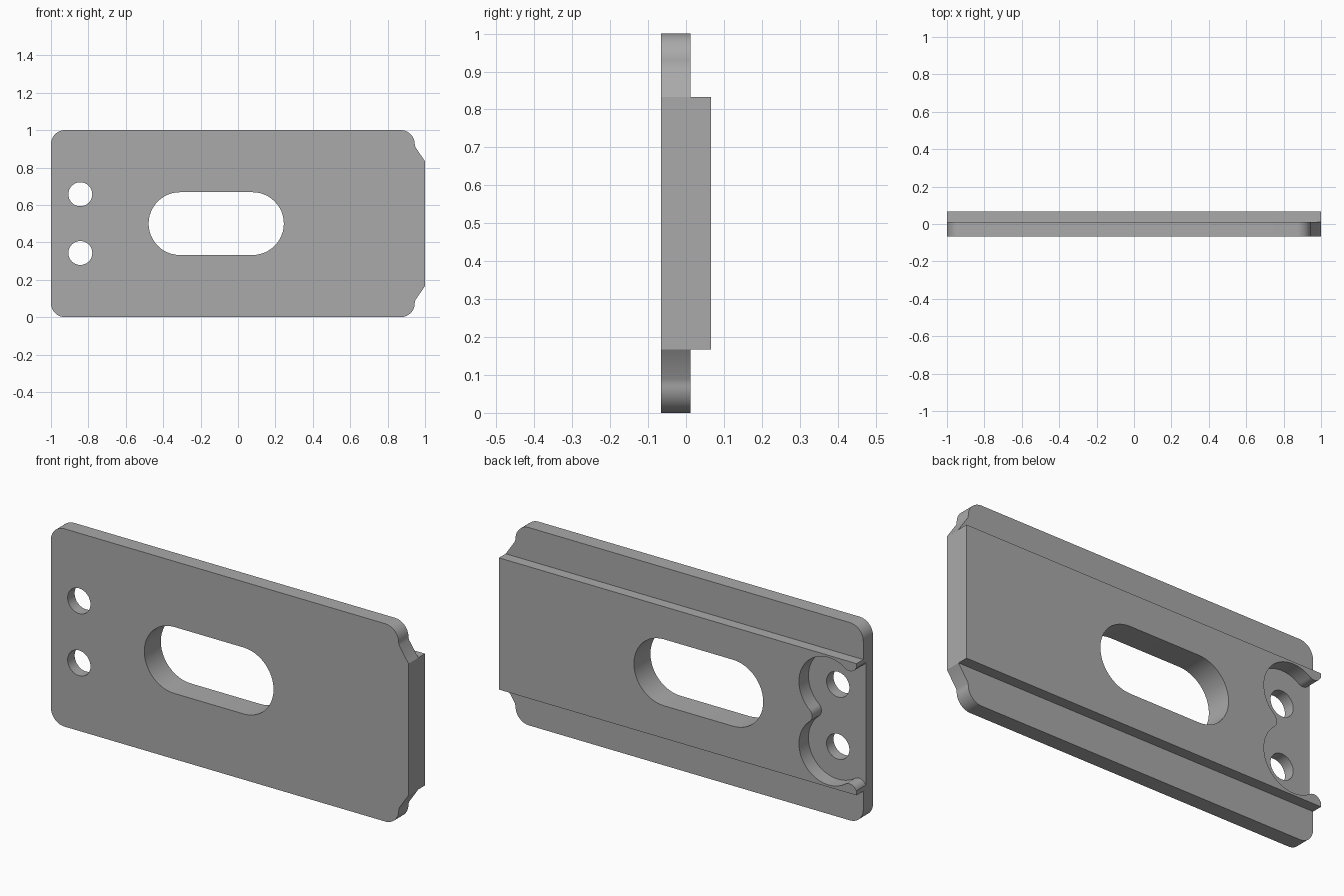
import bpy, bmesh
from math import cos, sin, radians
from mathutils import Vector

if "Cube" in bpy.data.objects:
    bpy.data.objects.remove(bpy.data.objects["Cube"])

HALF = 0.066          # half thickness
STEP = 0.012          # back of the thin flanges
FLOOR = -0.01         # pocket floor
MID = 0.5             # mirror height
RAIL = 0.333          # half height of the raised band
HOLE_X, HOLE_DZ = -0.843, 0.157


def arc(cx, cz, r, a0, a1, n=16):
    """Points on an arc in the x-z plane, angles in degrees."""
    return [(cx + r * cos(radians(a0 + (a1 - a0) * i / n)),
             cz + r * sin(radians(a0 + (a1 - a0) * i / n))) for i in range(n + 1)]


def mirrored(upper):
    """Close an upper half outline with its reflection about the mid height."""
    lower = [(x, 2 * MID - z) for x, z in reversed(upper) if abs(z - MID) > 1e-5]
    return upper + lower


def prism(name, outline, y0, y1):
    """Extrude an x-z outline from y0 to y1."""
    bm = bmesh.new()
    face = bm.faces.new([bm.verts.new((x, y0, z)) for x, z in outline])
    ext = bmesh.ops.extrude_face_region(bm, geom=[face])
    moved = [v for v in ext["geom"] if isinstance(v, bmesh.types.BMVert)]
    bmesh.ops.translate(bm, verts=moved, vec=Vector((0, y1 - y0, 0)))
    bmesh.ops.recalc_face_normals(bm, faces=bm.faces)
    mesh = bpy.data.meshes.new(name)
    bm.to_mesh(mesh)
    bm.free()
    obj = bpy.data.objects.new(name, mesh)
    bpy.context.collection.objects.link(obj)
    return obj


def cut(target, outline, y0, y1):
    """Subtract an extruded outline and discard the cutter."""
    cutter = prism("cutter", outline, y0, y1)
    cutter.hide_render = True
    mod = target.modifiers.new("cut", "BOOLEAN")
    mod.operation, mod.solver, mod.object = "DIFFERENCE", "EXACT", cutter
    bpy.ops.object.select_all(action="DESELECT")
    bpy.context.view_layer.objects.active = target
    target.select_set(True)
    bpy.ops.object.modifier_apply(modifier=mod.name)
    bpy.data.objects.remove(cutter)


# Plate: rounded corners on one end, rounded and bevelled shoulders on the other
plate_half = (arc(-0.925, 0.925, 0.075, 180, 90) + arc(0.87, 0.925, 0.075, 90, 0)
              + [(0.948, 0.91), (1, MID + RAIL)])
plate = prism("mounting_plate", mirrored(plate_half), -HALF, HALF)

# Thin flanges above and below the raised band
for z0, z1 in ((MID + RAIL, 1.1), (-0.1, MID - RAIL)):
    cut(plate, [(-1.1, z0), (1.1, z0), (1.1, z1), (-1.1, z1)], STEP, 0.2)

# Pocket: two joined circles with rounded cusps, open at the end
R, F = 0.165, 0.04
cz = MID + HOLE_DZ
lip = (HOLE_X + (R + F) * cos(radians(125)), cz + (R + F) * sin(radians(125)))
cusp_dx = ((R + F) ** 2 - HOLE_DZ ** 2) ** 0.5
pocket_half = ([(-1.1, 0.81)] + arc(*lip, F, -158, -55, 12)
               + arc(HOLE_X, cz, R, 125, -50, 40)[1:]
               + arc(HOLE_X + cusp_dx, MID, F, 130, 180, 8)[1:])
cut(plate, mirrored(pocket_half), FLOOR, 0.2)

# Long slot and two screw holes
cut(plate, arc(-0.31, MID, 0.168, 90, 270, 24) + arc(0.077, MID, 0.168, -90, 90, 24),
    -0.2, 0.2)
for side in (-1, 1):
    cut(plate, arc(HOLE_X, MID + side * HOLE_DZ, 0.064, 0, 348.75, 31), -0.2, 0.2)

# Colour and shading
gray = bpy.data.materials.new("plain_gray")
gray.use_nodes = True
colour = (0.4, 0.4, 0.4, 1)
gray.diffuse_color = colour
gray.node_tree.nodes["Principled BSDF"].inputs["Base Color"].default_value = colour
plate.data.materials.clear()
plate.data.materials.append(gray)
for poly in plate.data.polygons:
    poly.material_index = 0
bpy.ops.object.shade_smooth_by_angle(angle=radians(25))
